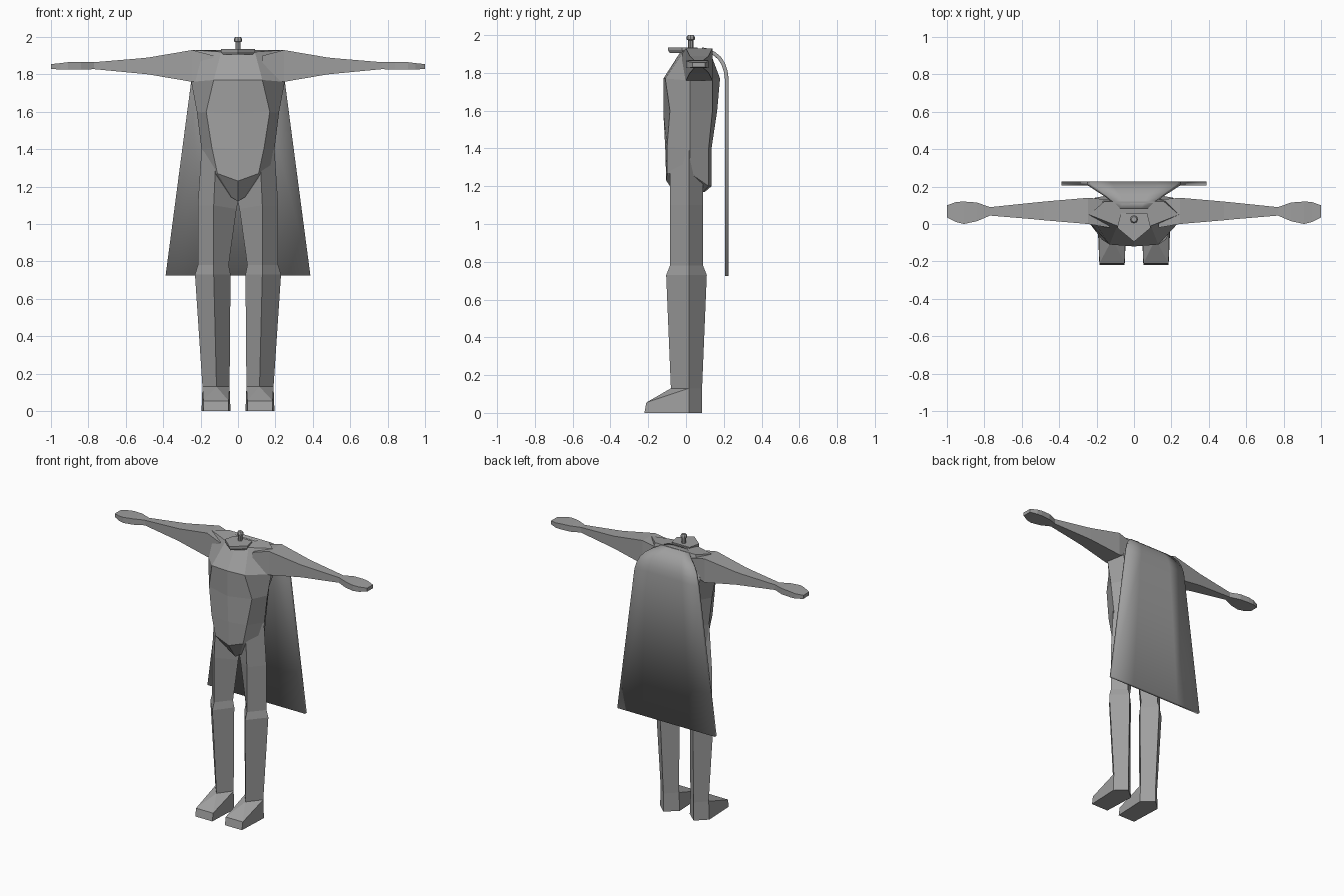
import bpy, bmesh, math

grey = bpy.data.materials.new("plain grey")
grey.diffuse_color = (0.35, 0.35, 0.35, 1)


def make(name, verts, faces, mirror=False):
    me = bpy.data.meshes.new(name)
    me.from_pydata(verts, [], faces)
    bm = bmesh.new()
    bm.from_mesh(me)
    bmesh.ops.remove_doubles(bm, verts=bm.verts, dist=0.0005)
    bmesh.ops.recalc_face_normals(bm, faces=bm.faces)
    bm.to_mesh(me)
    bm.free()
    me.materials.append(grey)
    ob = bpy.data.objects.new(name, me)
    bpy.context.collection.objects.link(ob)
    if mirror:
        ob.modifiers.new("mirror", 'MIRROR')
    return ob


def loft(name, rings, mirror=False):
    """Skin closed rings of equal length and cap both ends."""
    n = len(rings[0])
    verts = [p for r in rings for p in r]
    faces = [(i * n + j, i * n + (j + 1) % n, (i + 1) * n + (j + 1) % n, (i + 1) * n + j)
             for i in range(len(rings) - 1) for j in range(n)]
    faces += [tuple(range(n)), tuple(range(len(verts) - n, len(verts)))]
    return make(name, verts, faces, mirror)


# Torso: half rings from front centre round the side to back centre
halves = [
    [(0, -.03, 1.91), (.09, -.01, 1.92), (.24, .05, 1.93), (.16, .12, 1.93), (0, .12, 1.93)],
    [(0, -.12, 1.77), (.13, -.11, 1.77), (.25, .02, 1.76), (.21, .14, 1.77), (0, .18, 1.77)],
    [(0, -.12, 1.59), (.17, -.085, 1.6), (.22, .02, 1.6), (.15, .14, 1.6), (0, .165, 1.6)],
    [(0, -.11, 1.4), (.14, -.1, 1.41), (.195, .02, 1.4), (.14, .12, 1.4), (0, .135, 1.4)],
    [(0, -.105, 1.23), (.11, -.1, 1.27), (.19, .02, 1.27), (.12, .12, 1.2), (0, .135, 1.2)],
    [(0, -.03, 1.12), (.03, -.02, 1.14), (.1, .02, 1.17), (.06, .09, 1.17), (0, .10, 1.17)],
]
loft("torso", [h + [(-x, y, z) for x, y, z in h[-2:0:-1]] for h in halves])

# Legs: diamond section with a ridge at front, outside, back and inside
ankle = [(.115, -.08, .13), (.19, .015, .13), (.12, .085, .13), (.045, .015, .13)]
loft("leg", [
    [(.12, -.085, 1.32), (.195, .015, 1.4), (.12, .09, 1.3), (.0, .015, 1.12)],
    [(.13, -.085, 1.1), (.215, .015, 1.1), (.13, .09, 1.1), (.008, .015, 1.08)],
    [(.13, -.085, .78), (.215, .015, .78), (.13, .09, .78), (.05, .015, .78)],
    [(.13, -.105, .73), (.23, .015, .73), (.13, .11, .73), (.04, .015, .73)],
    ankle], mirror=True)

# Feet: half diamond heel with a boxy wedge toe
foot = ankle + [(.195, .015, 0), (.12, .085, 0), (.04, .015, 0),
                (.185, -.21, .055), (.05, -.21, .055), (.185, -.22, 0), (.05, -.22, 0)]
make("foot", foot, [(0, 7, 1), (0, 8, 7), (0, 3, 8), (1, 7, 9, 4), (3, 6, 10, 8), (7, 8, 10, 9),
                    (1, 4, 5, 2), (2, 5, 6, 3), (4, 9, 10, 6, 5), (0, 1, 2, 3)], mirror=True)

# Arms with hands: rectangular sections along x (x, front, back, bottom, top)
arm = [(.13, -.02, .13, 1.80, 1.90), (.245, .0, .14, 1.76, 1.93), (.48, .02, .12, 1.8, 1.89),
       (.53, .025, .115, 1.805, 1.885), (.77, .045, .09, 1.828, 1.865),
       (.84, .015, .115, 1.825, 1.867), (.91, .0, .12, 1.825, 1.865), (.95, .01, .118, 1.825, 1.86),
       (1, .035, .1, 1.83, 1.855)]
loft("arm", [[(x, f, b), (x, f, t), (x, k, t), (x, k, b)] for x, f, k, b, t in arm], mirror=True)

# Collar plate
plate = [(0, -.095), (.09, -.02), (.07, .06), (-.07, .06), (-.09, -.02)]
loft("collar", [[(x * s, y * s, z) for x, y in plate]
                for s, z in ((.9, 1.905), (1, 1.92), (1, 1.935))])

# Neck pin with a wider head
loft("neck_pin", [[(r * math.cos(a * math.pi / 4), .025 + r * math.sin(a * math.pi / 4), z)
                   for a in range(8)]
                  for r, z in ((.014, 1.92), (.014, 1.972), (.022, 1.976), (.022, 1.99), (.015, 2.0))])

# Cape: half width, depth and height down the back
profile = [(.075, .085, 1.935), (.11, .12, 1.928), (.15, .155, 1.91), (.19, .185, 1.885),
           (.22, .207, 1.85), (.237, .22, 1.81), (.25, .226, 1.765), (.387, .226, .725)]
cols = (-1, -.5, 0, .5, 1)
cv = [(w * c, y, z) for w, y, z in profile for c in cols]
cf = [(i * 5 + j, i * 5 + j + 1, i * 5 + j + 6, i * 5 + j + 5)
      for i in range(len(profile) - 1) for j in range(4)]
cape = make("cape", cv, cf)
# Thickness grows towards the body
outward = cape.data.polygons[-1].normal.y > 0
solid = cape.modifiers.new("thickness", 'SOLIDIFY')
solid.thickness = .02
solid.offset = -1 if outward else 1
bpy.context.view_layer.objects.active = cape
cape.select_set(True)
bpy.ops.object.shade_smooth_by_angle(angle=math.radians(35))
